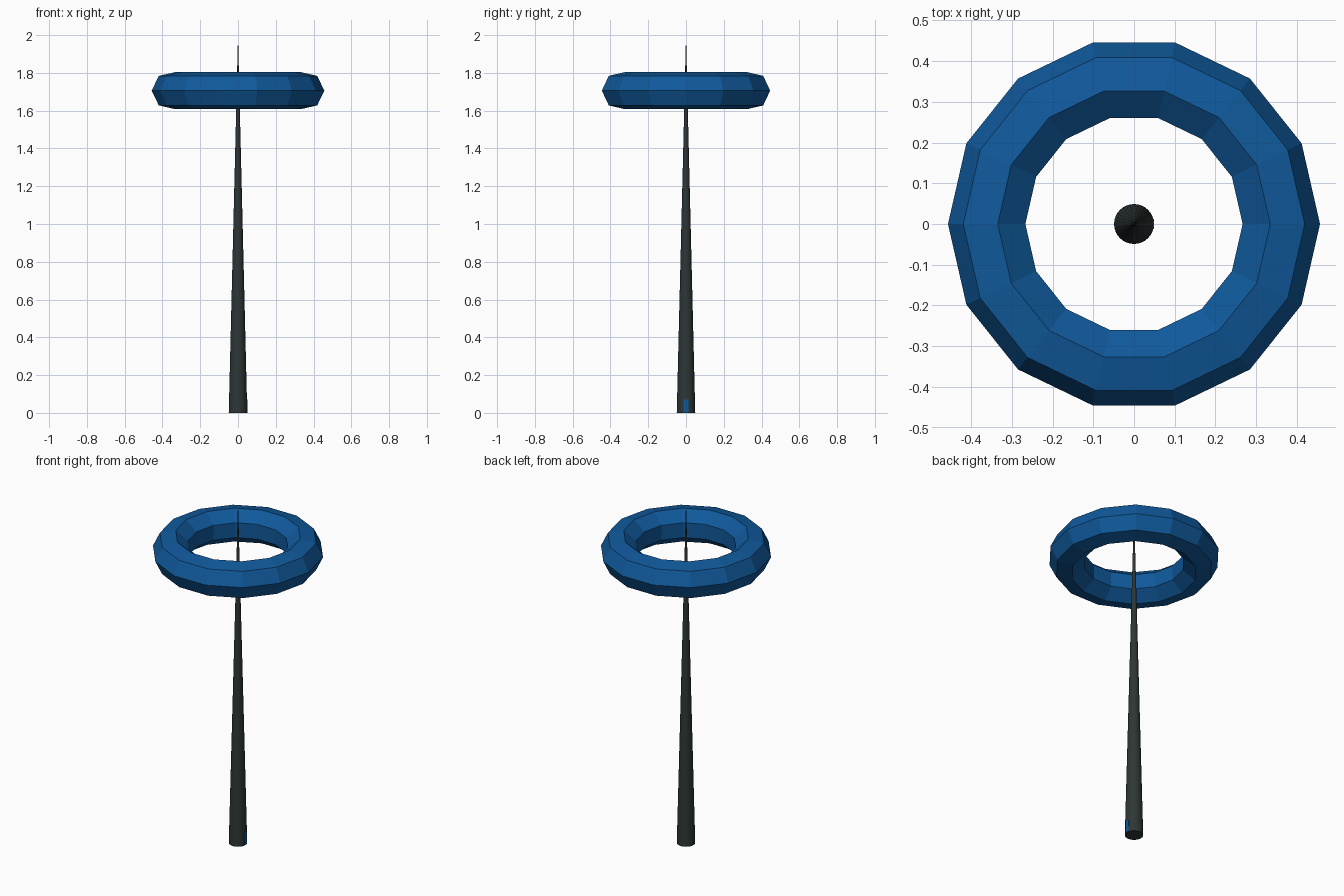
import bpy, bmesh, math

if "Cube" in bpy.data.objects:
    bpy.data.objects.remove(bpy.data.objects["Cube"])


def material(name, rgb):
    m = bpy.data.materials.new(name)
    m.diffuse_color = (*rgb, 1)
    m.use_nodes = True
    m.node_tree.nodes["Principled BSDF"].inputs["Base Color"].default_value = m.diffuse_color
    return m


blue = material("blue", (0.005, 0.1, 0.33))
dark = material("dark grey", (0.027, 0.037, 0.036))

# Tapered spire running to a point
bpy.ops.mesh.primitive_cone_add(vertices=32, radius1=0.049, radius2=0, depth=2, location=(0, 0, 1))
spire = bpy.context.object
spire.name = "spire"
spire.data.materials.append(dark)

# Low-poly floating ring: 14 segments around, 7-sided section
bpy.ops.mesh.primitive_torus_add(major_segments=14, minor_segments=7, major_radius=0.357,
                                 minor_radius=0.1, location=(0, 0, 1.706))
ring = bpy.context.object
ring.name = "ring"
ring.data.materials.append(blue)

# Small door plate at the foot, on the right side
bpy.ops.mesh.primitive_cube_add(size=1, location=(0.0455, 0, 0.037))
door = bpy.context.object
door.name = "door"
door.scale = (0.008, 0.024, 0.07)
door.data.materials.append(blue)
